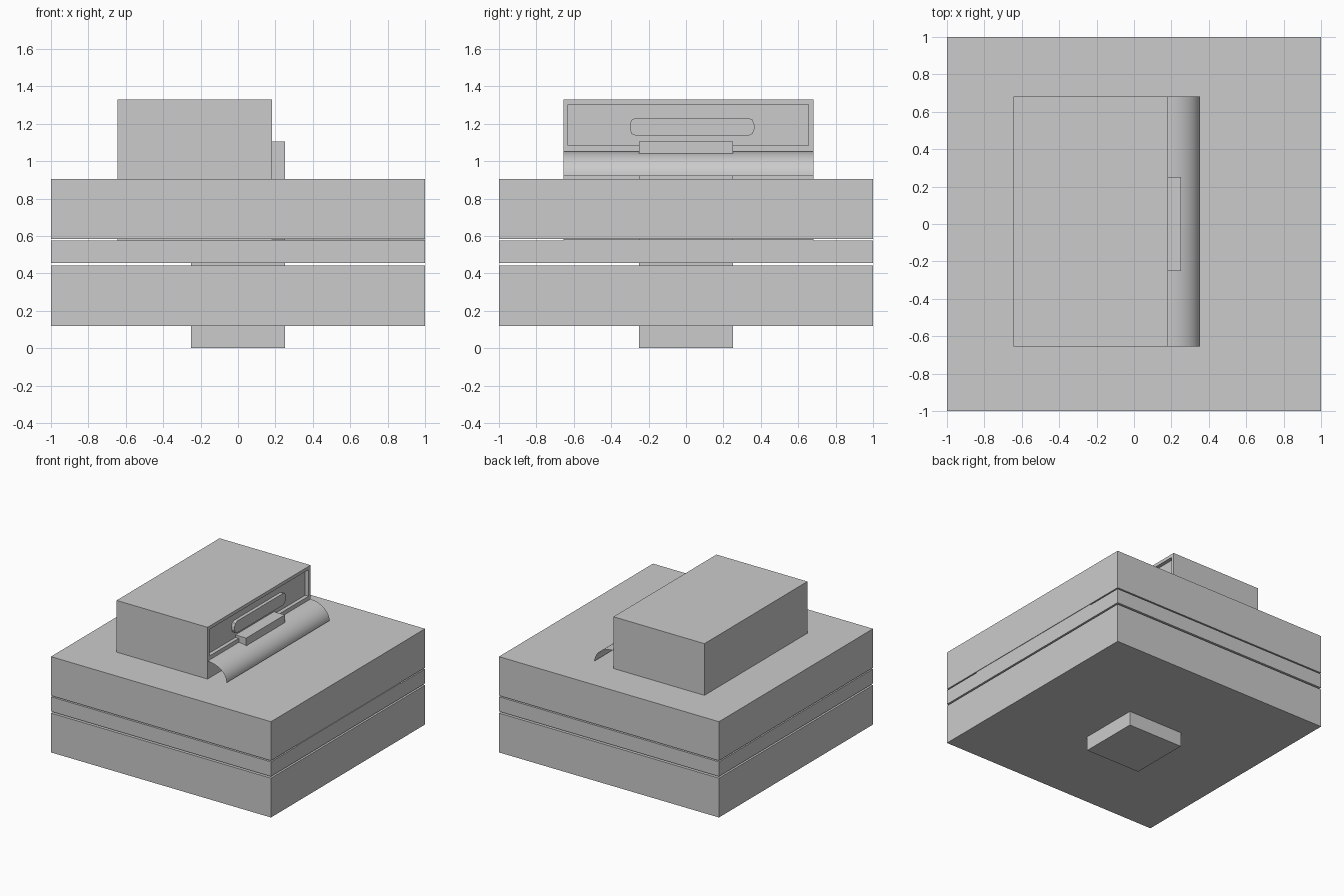
import bpy, bmesh, math

if "Cube" in bpy.data.objects:
    bpy.data.objects.remove(bpy.data.objects["Cube"])


def add_object(name, bm):
    bmesh.ops.recalc_face_normals(bm, faces=bm.faces)
    mesh = bpy.data.meshes.new(name)
    bm.to_mesh(mesh)
    bm.free()
    obj = bpy.data.objects.new(name, mesh)
    bpy.context.collection.objects.link(obj)
    return obj


def box(name, x, y, z, round_x=0.0):
    """Box from (min, max) ranges; round_x bevels the edges running along x."""
    bm = bmesh.new()
    bmesh.ops.create_cube(bm, size=1)
    for v in bm.verts:
        for i, (lo, hi) in enumerate((x, y, z)):
            v.co[i] = lo if v.co[i] < 0 else hi
    if round_x:
        edges = [e for e in bm.edges
                 if abs(e.verts[0].co.x - e.verts[1].co.x) > 1e-5]
        bmesh.ops.bevel(bm, geom=edges, offset=round_x, segments=2,
                        profile=0.5, affect='EDGES')
    return add_object(name, bm)


FULL = (-1, 1)
CORE = (-0.25, 0.25)
HOUSING_Y = (-0.655, 0.682)
FRONT_X = 0.182

# Stacked slabs with narrow gaps
for name, z in (("lower_slab", (0.118, 0.441)),
                ("middle_slab", (0.455, 0.575)),
                ("upper_slab", (0.585, 0.905))):
    box(name, FULL, FULL, z)

# Central column: foot below, tongue above
box("central_column", CORE, CORE, (0, 1.105))

# Thin tray filling the upper gap
box("gap_tray", (FRONT_X, 1), HOUSING_Y, (0.574, 0.581))

# Top housing with a recessed front panel
housing = box("housing", (-0.645, FRONT_X), HOUSING_Y, (0.577, 1.33))
cutter = box("panel_cutter", (FRONT_X - 0.03, FRONT_X + 0.1),
             (-0.63, 0.655), (1.085, 1.303))
cutter.hide_render = True
cutter.hide_set(True)
cut = housing.modifiers.new("panel_recess", 'BOOLEAN')
cut.operation = 'DIFFERENCE'
cut.solver = 'EXACT'
cut.object = cutter

# Raised long handle plate inside the recess
box("handle_plate", (FRONT_X - 0.04, FRONT_X - 0.003),
    (-0.30, 0.365), (1.135, 1.232), round_x=0.035)

# Curved sheet rolling down from the housing front
bm = bmesh.new()
rows = []
for i in range(13):
    a = math.pi / 2 * i / 12
    x = FRONT_X + 0.172 * math.sin(a)
    z = 0.92 + 0.132 * math.cos(a)
    rows.append([bm.verts.new((x, y, z)) for y in HOUSING_Y])
for a, b in zip(rows, rows[1:]):
    bm.faces.new((a[0], b[0], b[1], a[1]))
for f in bm.faces:
    f.smooth = True
add_object("curved_sheet", bm)
